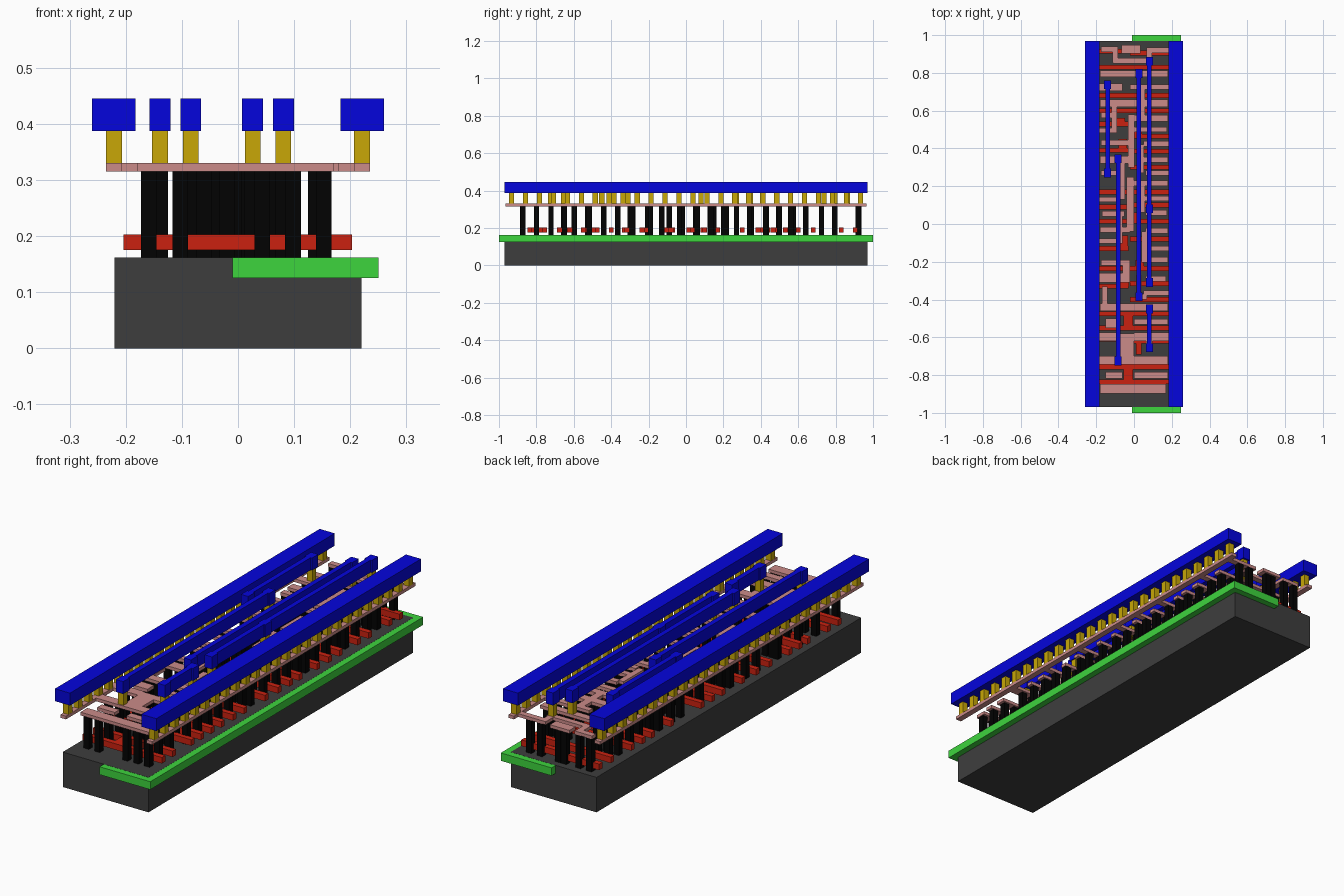
import bpy, bmesh

# Layer heights (bottom, top)
BASE, WELL = (0.0, 0.162), (0.125, 0.1615)
GATE, POST = (0.175, 0.203), (0.162, 0.315)
LOCAL, VIA, METAL = (0.315, 0.33), (0.33, 0.3875), (0.3875, 0.445)


def layer(name, rects, z, color):
    """One object per layer, made of boxes (x0, x1, y0, y1)."""
    bm = bmesh.new()
    for x0, x1, y0, y1 in rects:
        cube = bmesh.ops.create_cube(bm, size=1)
        for v in cube["verts"]:
            v.co = (x1 if v.co.x > 0 else x0,
                    y1 if v.co.y > 0 else y0,
                    z[1] if v.co.z > 0 else z[0])
    me = bpy.data.meshes.new(name)
    bm.to_mesh(me)
    bm.free()
    mat = bpy.data.materials.new(name + "_colour")
    mat.diffuse_color = (*[c ** 2.2 for c in color], 1)  # screen to linear
    me.materials.append(mat)
    ob = bpy.data.objects.new(name, me)
    bpy.context.collection.objects.link(ob)
    return ob


def row(y, x0, x1, w=0.028):
    return (x0, x1, y - w / 2, y + w / 2)


def col(x, y0, y1, w=0.028):
    return (x - w / 2, x + w / 2, y0, y1)


def square(x, y, s=0.0277):
    return (x - s / 2, x + s / 2, y - s / 2, y + s / 2)


# Substrate and the well set into its right half
layer("substrate", [(-0.22, 0.22, -0.97, 0.97)], BASE, (0.25, 0.25, 0.25))
layer("well", [(-0.01, 0.25, -1, 1)], WELL, (0.25, 0.83, 0.25))

# Gate bars across the cell, some only half length, plus centre pads
gates = [row(y, -0.204, 0.203, 0.025) for y in
         (-0.835, -0.757, -0.55, -0.475, -0.235, 0.015, 0.17, 0.60, 0.68, 0.83)]
gates += [row(y, -0.02, 0.203, 0.025) for y in
          (-0.62, -0.40, -0.315, -0.08, 0.1, 0.30, 0.385, 0.465, 0.905)]
gates += [row(y, -0.204, -0.03, 0.025) for y in
          (-0.61, -0.33, -0.13, 0.09, 0.39, 0.53, 0.915)]
gates += [col(-0.03, -0.835, -0.757, 0.05), col(-0.03, -0.55, -0.475, 0.05),
          col(0.025, -0.69, -0.62, 0.03), col(-0.05, -0.33, -0.29, 0.045),
          col(0.03, -0.235, -0.19, 0.045), col(-0.055, -0.13, -0.06, 0.045),
          col(0.0, 0.015, 0.06, 0.045), col(-0.06, 0.39, 0.45, 0.045),
          col(-0.07, 0.53, 0.56, 0.045), col(0.02, 0.465, 0.51, 0.045)]
layer("gate_bars", gates, GATE, (0.79, 0.15, 0.09))

# Local wiring: rows in the lower and upper half, then links along the cell
lower = [(-0.872, -0.18, 0.17, 0.05), (-0.80, -0.15, -0.06, 0.035),
         (-0.80, 0.0, 0.18, 0.035), (-0.722, -0.22, 0.18, 0.045),
         (-0.597, -0.22, -0.08, 0.045), (-0.597, 0.0, 0.22, 0.045),
         (-0.517, 0.0, 0.18), (-0.525, -0.15, -0.08, 0.05),
         (-0.44, -0.18, 0.18, 0.04), (-0.365, 0.05, 0.22),
         (-0.385, 0.01, 0.07), (-0.285, -0.22, -0.02, 0.05),
         (-0.29, 0.06, 0.17), (-0.205, -0.175, -0.03),
         (-0.19, 0.04, 0.18), (-0.09, -0.22, -0.06), (-0.13, 0.05, 0.22)]
upper = [(-0.035, 0.06, 0.18), (-0.03, -0.18, -0.02), (0.055, -0.17, -0.05),
         (0.06, 0.06, 0.175), (0.13, -0.22, -0.08), (0.135, 0.03, 0.22),
         (0.215, 0.0, 0.18), (0.27, -0.175, -0.05), (0.27, 0.06, 0.22),
         (0.34, -0.18, -0.03, 0.04), (0.34, 0.03, 0.18),
         (0.43, -0.175, 0.0), (0.425, 0.05, 0.22), (0.495, -0.22, -0.09),
         (0.50, 0.0, 0.175), (0.56, -0.03, 0.18, 0.035)]
back = [(0.575, -0.175, -0.09), (0.64, -0.18, 0.18, 0.04),
        (0.725, -0.22, -0.06, 0.04), (0.725, -0.02, 0.22),
        (0.795, -0.18, 0.18, 0.035), (0.865, -0.11, 0.1),
        (0.925, -0.175, -0.09), (0.925, -0.065, 0.035, 0.045),
        (0.92, 0.07, 0.22)]
rows = lower + upper + back
wiring = [row(*r) for r in rows]
links = [(-0.04, -0.72, -0.58, 0.08), (0.08, -0.67, -0.59, 0.035),
         (-0.155, -0.44, -0.33), (0.025, -0.40, -0.27),
         (-0.04, -0.30, -0.19, 0.04), (0.055, -0.19, -0.04),
         (-0.075, -0.09, 0.06), (-0.02, -0.04, 0.25, 0.04),
         (0.045, 0.06, 0.22), (-0.065, 0.13, 0.35, 0.035),
         (0.04, 0.27, 0.42), (-0.015, 0.30, 0.58, 0.035),
         (-0.105, 0.495, 0.64), (0.04, 0.56, 0.72, 0.035),
         (-0.1, 0.855, 0.939), (0.08, 0.855, 0.934)]
wiring += [col(*k) for k in links]
wiring += [col(s * 0.221, -0.965, 0.965) for s in (-1, 1)]
layer("local_wiring", wiring, LOCAL, (0.79, 0.54, 0.53))

# Contact posts where wiring rows cross the post columns, then posts near the centre
posts = [square(x, r[0]) for r in rows for x in (-0.159, -0.103, 0.098, 0.153)
         if r[1] <= x - 0.013 and x + 0.013 <= r[2]]
posts += [square(x, y) for x, y in
          ((0.043, -0.875), (-0.06, -0.655), (-0.02, -0.655), (0.08, -0.65),
           (-0.139, -0.44), (0.139, -0.44), (-0.045, -0.29), (0.025, -0.30),
           (0.055, -0.13), (-0.075, -0.02), (-0.02, 0.05), (0.045, 0.15),
           (-0.065, 0.20), (-0.02, 0.20), (0.04, 0.35), (-0.04, 0.43),
           (0.02, 0.50), (0.075, 0.56), (0.0, 0.64), (-0.03, 0.925),
           (0.0, 0.925))]
layer("contact_posts", posts, POST, (0.04, 0.04, 0.04))

# Metal strips: x, y start, y end, joined to the wiring at wider pads
strips = [(-0.139, 0.27, 0.737), (-0.084, -0.725, 0.345),
          (0.026, -0.385, 0.797), (0.081, -0.31, 0.862),
          (0.081, -0.655, -0.45)]
pads = [(x, y) for x, a, b in strips for y in (a, b)] + [(0.081, 0.08)]
metal = [col(x, a, b, 0.024) for x, a, b in strips]
metal += [(x - 0.0185, x + 0.0185, y - 0.023, y + 0.023) for x, y in pads]
layer("metal_strips", metal, METAL, (0.05, 0.05, 0.86))

# Power rails along both long sides
layer("power_rails", [col(s * 0.2215, -0.97, 0.97, 0.077) for s in (-1, 1)],
      METAL, (0.05, 0.05, 0.86))

# Via blocks: 26 under each rail and one under every pad
vias = [square(s * 0.221, -0.9325 + 0.0746 * i) for s in (-1, 1) for i in range(26)]
vias += [square(x, y) for x, y in pads]
layer("via_blocks", vias, VIA, (0.78, 0.65, 0.06))
